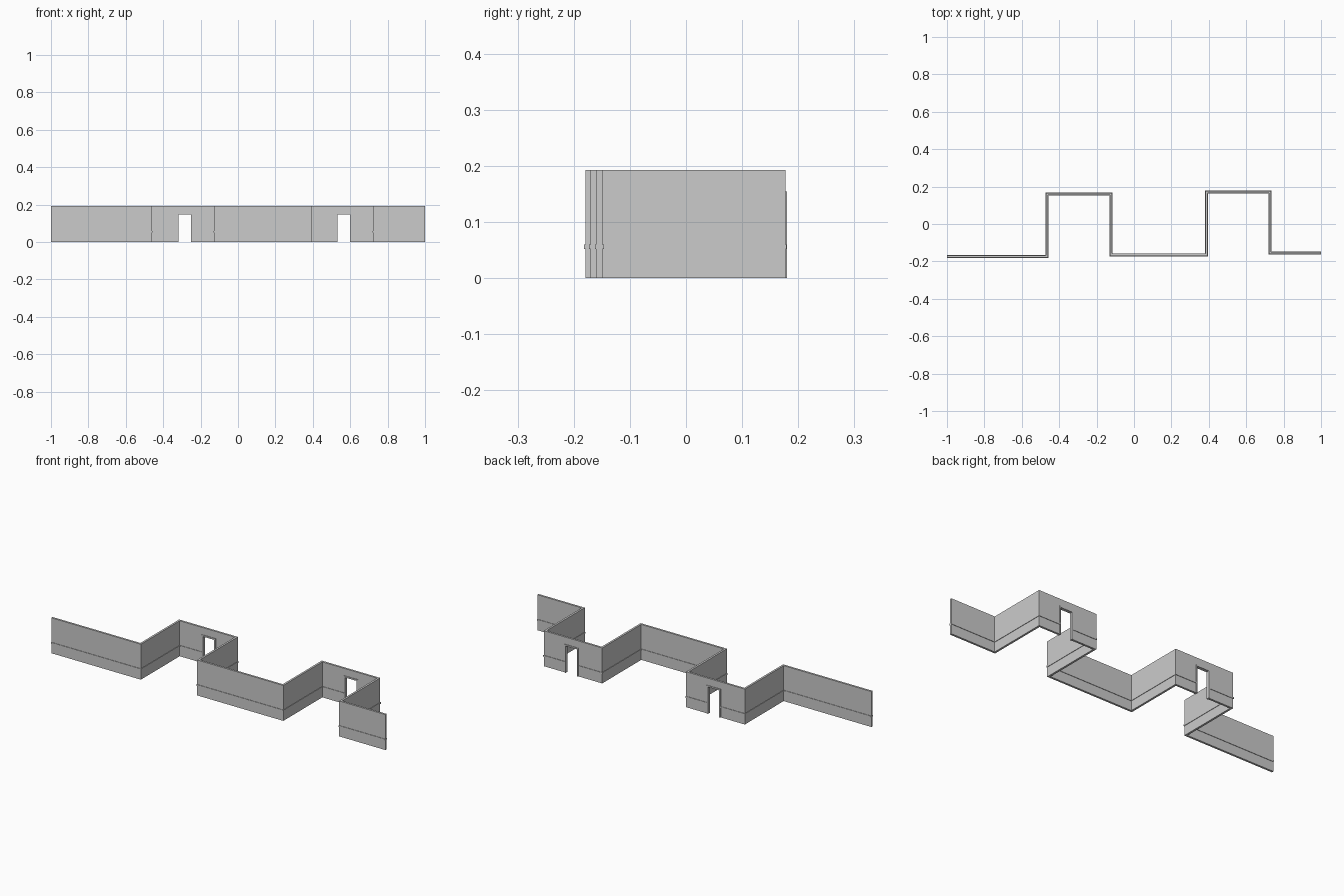
import bpy, bmesh
from mathutils import Vector

if "Cube" in bpy.data.objects:
    bpy.data.objects.remove(bpy.data.objects["Cube"])

T = 0.011          # wall thickness
H = 0.193          # wall height
PATH = [(-1, -0.1735), (-0.4655, -0.1735), (-0.4655, 0.161), (-0.1225, 0.161),
        (-0.1225, -0.1645), (0.3865, -0.1645), (0.3865, 0.1715), (0.7275, 0.1715),
        (0.7275, -0.1545), (1, -0.1545)]
# door centre x, wall centre y
DOORS = [(-0.2845, 0.161), (0.5655, 0.1715)]
DOOR_W, DOOR_H, FRAME_W = 0.068, 0.146, 0.008


def new_object(name, bm):
    bmesh.ops.recalc_face_normals(bm, faces=bm.faces)
    me = bpy.data.meshes.new(name)
    bm.to_mesh(me)
    bm.free()
    ob = bpy.data.objects.new(name, me)
    bpy.context.collection.objects.link(ob)
    return ob


def wall_strip(name, path, thick, z0, z1):
    """Mitred rectangular section swept along a right-angled path."""
    pts = [Vector(p) for p in path]
    bm = bmesh.new()
    rings = []
    for i, p in enumerate(pts):
        off = Vector((0, 0))
        dirs = [(b - a).normalized() for a, b in zip(pts[max(i - 1, 0):i + 1], pts[max(i, 1):i + 2])]
        if i == 0:
            dirs = [(pts[1] - pts[0]).normalized()]
        elif i == len(pts) - 1:
            dirs = [(pts[i] - pts[i - 1]).normalized()]
        else:
            dirs = [(pts[i] - pts[i - 1]).normalized(), (pts[i + 1] - pts[i]).normalized()]
        for d in dirs:
            off += Vector((-d.y, d.x)) * thick / 2
        rings.append([bm.verts.new((p.x + s * off.x, p.y + s * off.y, z))
                      for s, z in ((-1, z0), (1, z0), (1, z1), (-1, z1))])
    for a, b in zip(rings, rings[1:]):
        for k in range(4):
            n = (k + 1) % 4
            bm.faces.new((a[k], a[n], b[n], b[k]))
    bm.faces.new(rings[0])
    bm.faces.new(rings[-1])
    return new_object(name, bm)


def extrude_profile(name, profile, y0, y1):
    """Extrude an xz outline along y."""
    bm = bmesh.new()
    face = bm.faces.new([bm.verts.new((x, y0, z)) for x, z in profile])
    ext = bmesh.ops.extrude_face_region(bm, geom=[face])
    moved = [v for v in ext["geom"] if isinstance(v, bmesh.types.BMVert)]
    bmesh.ops.translate(bm, verts=moved, vec=(0, y1 - y0, 0))
    return new_object(name, bm)


# Folded wall and the thin rail standing proud on both sides
wall = wall_strip("wall", PATH, T, 0, H)
rail = wall_strip("wall_rail", PATH, T + 0.005, 0.052, 0.060)

# Doorways with their frames
for i, (x, y) in enumerate(DOORS, 1):
    w, h, f = DOOR_W / 2, DOOR_H, FRAME_W
    cutter = extrude_profile(f"door_cutter_{i}",
                             [(x - w, -0.05), (x + w, -0.05), (x + w, h), (x - w, h)],
                             y - 0.04, y + 0.04)
    cutter.hide_render = True
    cutter.hide_viewport = True
    for ob in (wall, rail):
        mod = ob.modifiers.new(f"doorway_{i}", 'BOOLEAN')
        mod.operation = 'DIFFERENCE'
        mod.solver = 'EXACT'
        mod.object = cutter
    extrude_profile(f"door_frame_{i}",
                    [(x - w - f, 0), (x - w, 0), (x - w, h), (x + w, h), (x + w, 0),
                     (x + w + f, 0), (x + w + f, h + f), (x - w - f, h + f)],
                    y - T / 2 - 0.003, y + T / 2 + 0.003)
